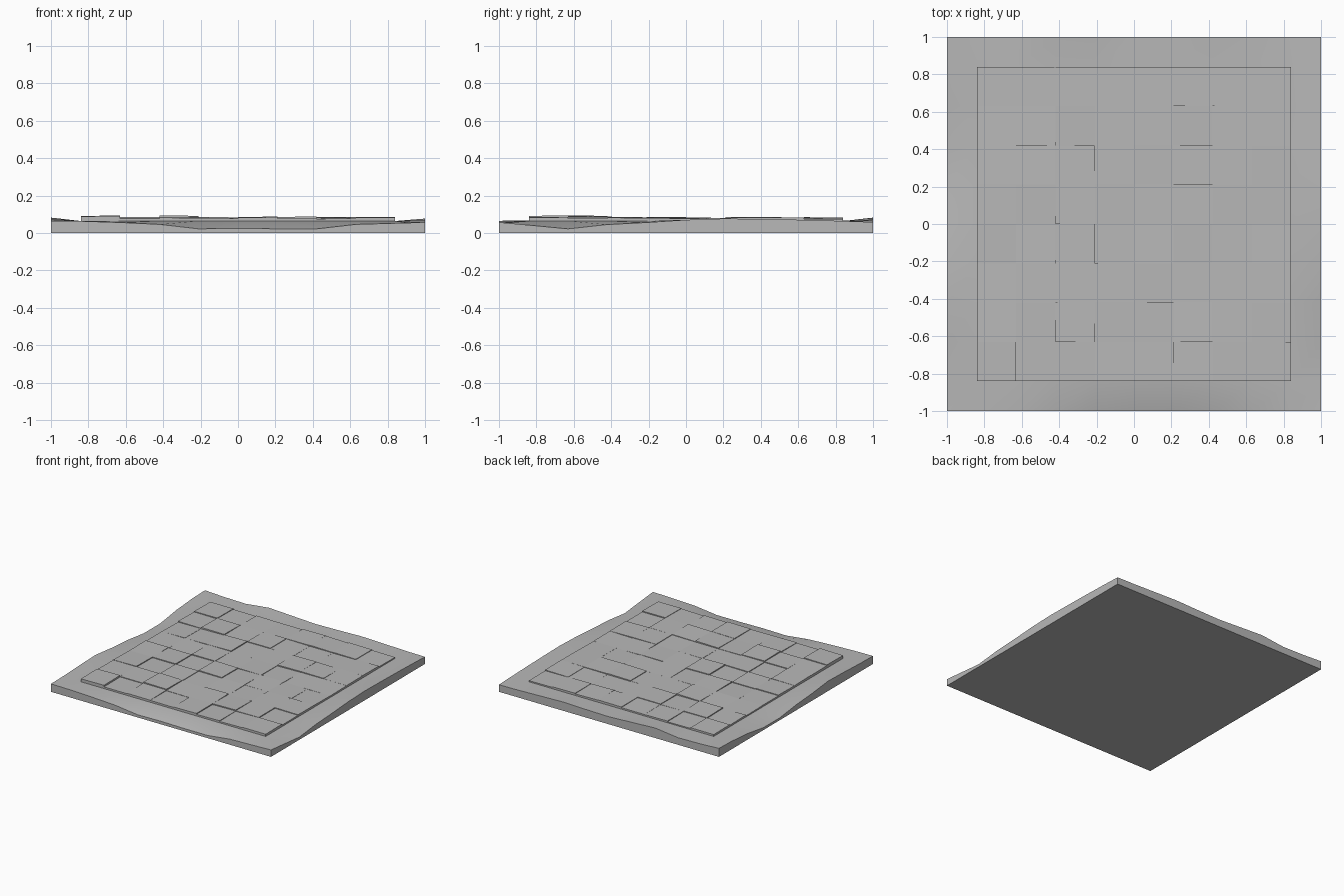
import bpy, bmesh, random, math

if "Cube" in bpy.data.objects:
    bpy.data.objects.remove(bpy.data.objects["Cube"])

random.seed(11)
T = 0.84 / 4                      # tile size
G = 0.064                         # ground level under the tiles
line = [-1] + [round(-0.84 + T * i, 4) for i in range(9)] + [1]

# outer rim heights along each side, in the order of "line"
front = [.065, .063, .056, .046, .022, .025, .022, .022, .046, .052, .057]
back = [.07, .062, .058, .082, .072, .062, .066, .072, .066, .06, .058]
left = [.065, .068, .076, .082, .06, .045, .02, .02, .05, .066, .07]
right = [.057, .042, .022, .045, .056, .07, .077, .074, .07, .064, .058]

stone = bpy.data.materials.new("stone_grey")
stone.diffuse_color = (0.48, 0.48, 0.48, 1)
stone.use_nodes = True
stone.node_tree.nodes["Principled BSDF"].inputs["Base Color"].default_value = stone.diffuse_color


def ground_height(i, j):
    if j == 0:
        return front[i]
    if j == 10:
        return back[i]
    if i == 0:
        return left[j]
    if i == 10:
        return right[j]
    return G


def make_object(bm, name):
    bmesh.ops.recalc_face_normals(bm, faces=bm.faces[:])
    me = bpy.data.meshes.new(name)
    bm.to_mesh(me)
    bm.free()
    me.materials.append(stone)
    ob = bpy.data.objects.new(name, me)
    bpy.context.collection.objects.link(ob)
    return ob


# uneven ground slab with flat bottom
bm = bmesh.new()
n = len(line)
top = [[bm.verts.new((line[i], line[j], ground_height(i, j))) for j in range(n)] for i in range(n)]
for i in range(n - 1):
    for j in range(n - 1):
        bm.faces.new((top[i][j], top[i + 1][j], top[i + 1][j + 1], top[i][j + 1]))
rim = ([top[i][0] for i in range(n - 1)] + [top[n - 1][j] for j in range(n - 1)]
       + [top[i][n - 1] for i in range(n - 1, 0, -1)] + [top[0][j] for j in range(n - 1, 0, -1)])
low = [bm.verts.new((v.co.x, v.co.y, 0)) for v in rim]
for k in range(len(rim)):
    m = (k + 1) % len(rim)
    bm.faces.new((rim[k], low[k], low[m], rim[m]))
bm.faces.new(low)
slab = make_object(bm, "ground_slab")
bpy.context.view_layer.objects.active = slab
slab.select_set(True)
bpy.ops.object.shade_smooth_by_angle(angle=math.radians(40))

# paving tiles, each at a slightly different height and tilt
bm = bmesh.new()
for i in range(8):
    for j in range(8):
        h = 0.082 - 0.0005 * j + random.choice((-1, 1)) * random.uniform(0.001, 0.0045)
        if (i, j) in ((0, 0), (2, 1)):
            h = 0.091
        tx, ty = random.uniform(-.02, .02), random.uniform(-.02, .02)
        cx, cy, z0 = -0.84 + T * (i + .5), -0.84 + T * (j + .5), G - 0.01
        for v in bmesh.ops.create_cube(bm, size=T)["verts"]:
            v.co.z = h + tx * v.co.x + ty * v.co.y if v.co.z > 0 else z0
            v.co.x += cx
            v.co.y += cy
make_object(bm, "paving_tiles")
